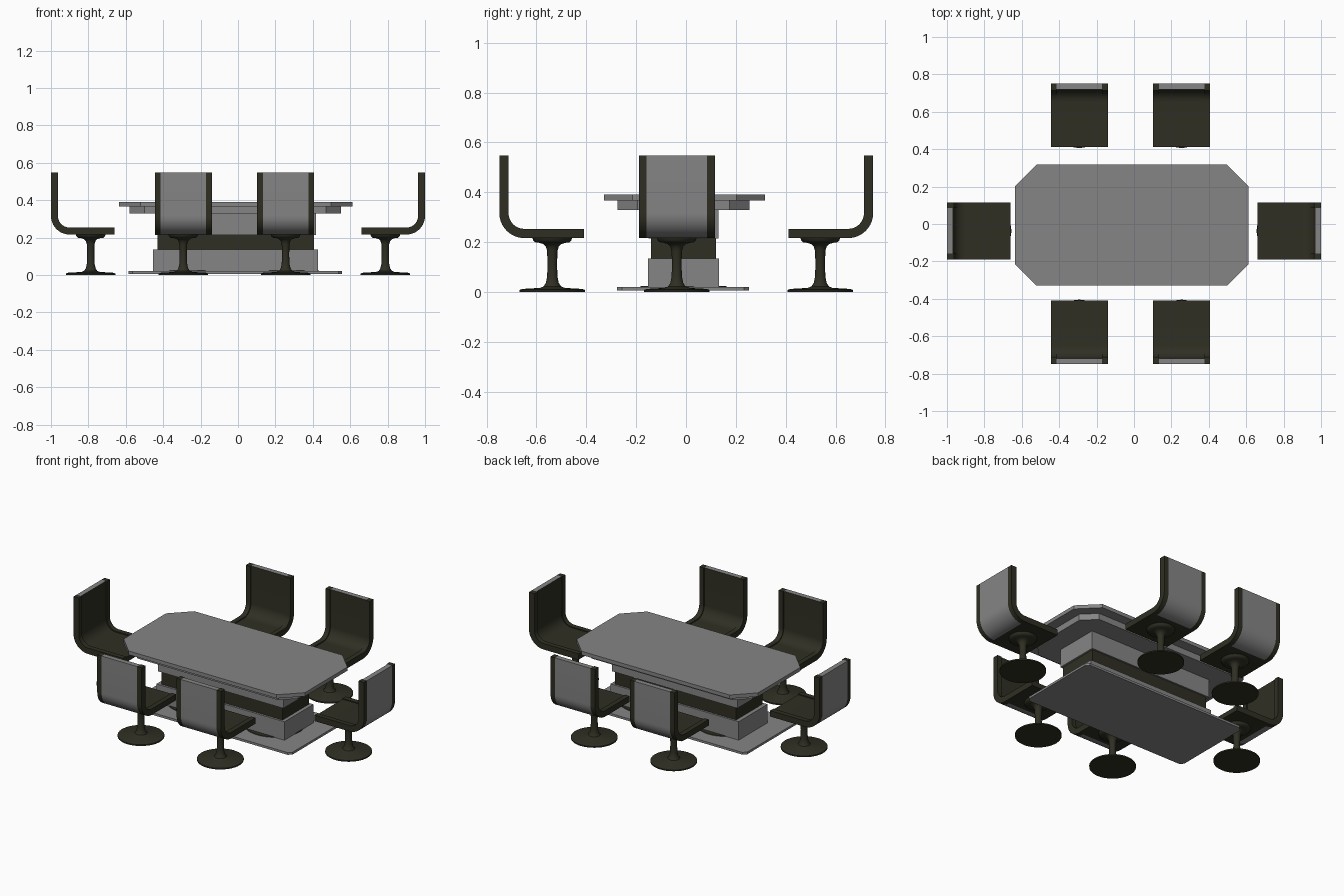
import bpy, bmesh, math
from mathutils import Matrix

if "Cube" in bpy.data.objects:
    bpy.data.objects.remove(bpy.data.objects["Cube"])


def material(name, rgb):
    m = bpy.data.materials.new(name)
    m.diffuse_color = (*rgb, 1)
    m.use_nodes = True
    m.node_tree.nodes["Principled BSDF"].inputs["Base Color"].default_value = m.diffuse_color
    return m


GREY = material("mid grey", (0.235, 0.235, 0.235))
DARK = material("dark olive", (0.028, 0.028, 0.017))


def finish(bm, name, mats):
    bmesh.ops.recalc_face_normals(bm, faces=bm.faces[:])
    me = bpy.data.meshes.new(name)
    bm.to_mesh(me)
    bm.free()
    for m in mats:
        me.materials.append(m)
    me.shade_smooth()
    me.set_sharp_from_angle(angle=math.radians(35))
    return me


def place(me, name, matrix=Matrix()):
    ob = bpy.data.objects.new(name, me)
    ob.matrix_world = matrix
    bpy.context.collection.objects.link(ob)
    return ob


def prism(bm, loop_a, loop_b):
    """Closed solid between two matching loops; returns the side faces."""
    a = [bm.verts.new(p) for p in loop_a]
    b = [bm.verts.new(p) for p in loop_b]
    n = len(a)
    bm.faces.new(a)
    bm.faces.new(b[::-1])
    return [bm.faces.new((a[i], a[(i + 1) % n], b[(i + 1) % n], b[i])) for i in range(n)]


def slab(name, x0, x1, y0, y1, z0, z1, mat, c=0.0):
    """Rectangular slab with corners cut by c."""
    if c:
        pts = [(x0 + c, y0), (x1 - c, y0), (x1, y0 + c), (x1, y1 - c),
               (x1 - c, y1), (x0 + c, y1), (x0, y1 - c), (x0, y0 + c)]
    else:
        pts = [(x0, y0), (x1, y0), (x1, y1), (x0, y1)]
    bm = bmesh.new()
    prism(bm, [(x, y, z0) for x, y in pts], [(x, y, z1) for x, y in pts])
    place(finish(bm, name, [mat]), name)


def lathe(name, profile, mat, seg=40):
    bm = bmesh.new()
    rings = [[bm.verts.new((r * math.cos(2 * math.pi * i / seg),
                            r * math.sin(2 * math.pi * i / seg), z))
              for i in range(seg)] for r, z in profile]
    for lo, hi in zip(rings, rings[1:]):
        for i in range(seg):
            j = (i + 1) % seg
            bm.faces.new((lo[i], lo[j], hi[j], hi[i]))
    bm.faces.new(rings[0][::-1])
    bm.faces.new(rings[-1])
    return finish(bm, name, [mat])


# Table: top, under-top, three-tier pedestal, floor plate
slab("table_top", -0.637, 0.612, -0.33, 0.317, 0.367, 0.39, GREY, 0.115)
slab("table_under_top", -0.58, 0.55, -0.275, 0.255, 0.328, 0.367, GREY, 0.08)
slab("pedestal_upper", -0.445, 0.417, -0.15, 0.13, 0.215, 0.328, GREY)
slab("pedestal_band", -0.43, 0.405, -0.14, 0.12, 0.135, 0.215, DARK)
slab("pedestal_lower", -0.455, 0.427, -0.153, 0.132, 0.02, 0.135, GREY)
slab("floor_plate", -0.585, 0.556, -0.277, 0.253, 0.006, 0.02, GREY, 0.02)
disc = lathe("pedestal_foot_disc", [(0.175, 0.018), (0.172, 0.023)], DARK)
for k, x in enumerate((-0.27, 0.26)):
    place(disc, f"pedestal_foot_disc_{k + 1}", Matrix.Translation((x, -0.01, 0)))

# Chair: L-shaped shell profile in (y, z), back towards -y
BACK, FRONT, BOTTOM, TOP, R, N = -0.2125, 0.1275, 0.216, 0.547, 0.1, 10


def shell_profile(t):
    cy, cz = BACK + R, BOTTOM + R
    angles = [math.pi + math.pi / 2 * i / N for i in range(N + 1)]
    outer = [(cy + R * math.cos(a), cz + R * math.sin(a)) for a in angles]
    inner = [(cy + (R - t) * math.cos(a), cz + (R - t) * math.sin(a)) for a in reversed(angles)]
    return [(BACK, TOP)] + outer + [(FRONT, BOTTOM), (FRONT, BOTTOM + t)] + inner + [(BACK + t, TOP)]


def shell(bm, x0, x1, t):
    p = shell_profile(t)
    return prism(bm, [(x0, y, z) for y, z in p], [(x1, y, z) for y, z in p])


bm = bmesh.new()
shell(bm, -0.1525, -0.122, 0.037)
shell(bm, 0.122, 0.1525, 0.037)
rims = finish(bm, "chair_side_rims", [DARK])

# Centre panel: grey outside and top edge, dark seat side
bm = bmesh.new()
sides = shell(bm, -0.122, 0.122, 0.031)
for i, f in enumerate(sides):
    f.material_index = 1 if i <= N or i == len(sides) - 1 else 0
panel = finish(bm, "chair_panel", [DARK, GREY])

# Swivel stand: floor disc, flared stem and seat mount
stand = lathe("chair_stand", [
    (0.132, 0.0), (0.132, 0.008), (0.12, 0.012), (0.05, 0.016), (0.035, 0.022),
    (0.026, 0.036), (0.021, 0.06), (0.019, 0.11), (0.021, 0.165), (0.026, 0.182),
    (0.036, 0.192), (0.052, 0.197), (0.068, 0.199), (0.076, 0.206), (0.08, 0.217)], DARK)

# Six chairs around the table: x, y, turn in degrees
chairs = [(-0.2925, -0.5365, 0), (0.2545, -0.5365, 0),
          (-0.2925, 0.5385, 180), (0.2545, 0.5385, 180),
          (0.7875, -0.037, 90), (-0.7875, -0.037, -90)]
for k, (x, y, turn) in enumerate(chairs, 1):
    m = Matrix.Translation((x, y, 0)) @ Matrix.Rotation(math.radians(turn), 4, 'Z')
    place(rims, f"chair_{k}_side_rims", m)
    place(panel, f"chair_{k}_panel", m)
    place(stand, f"chair_{k}_stand", m)
